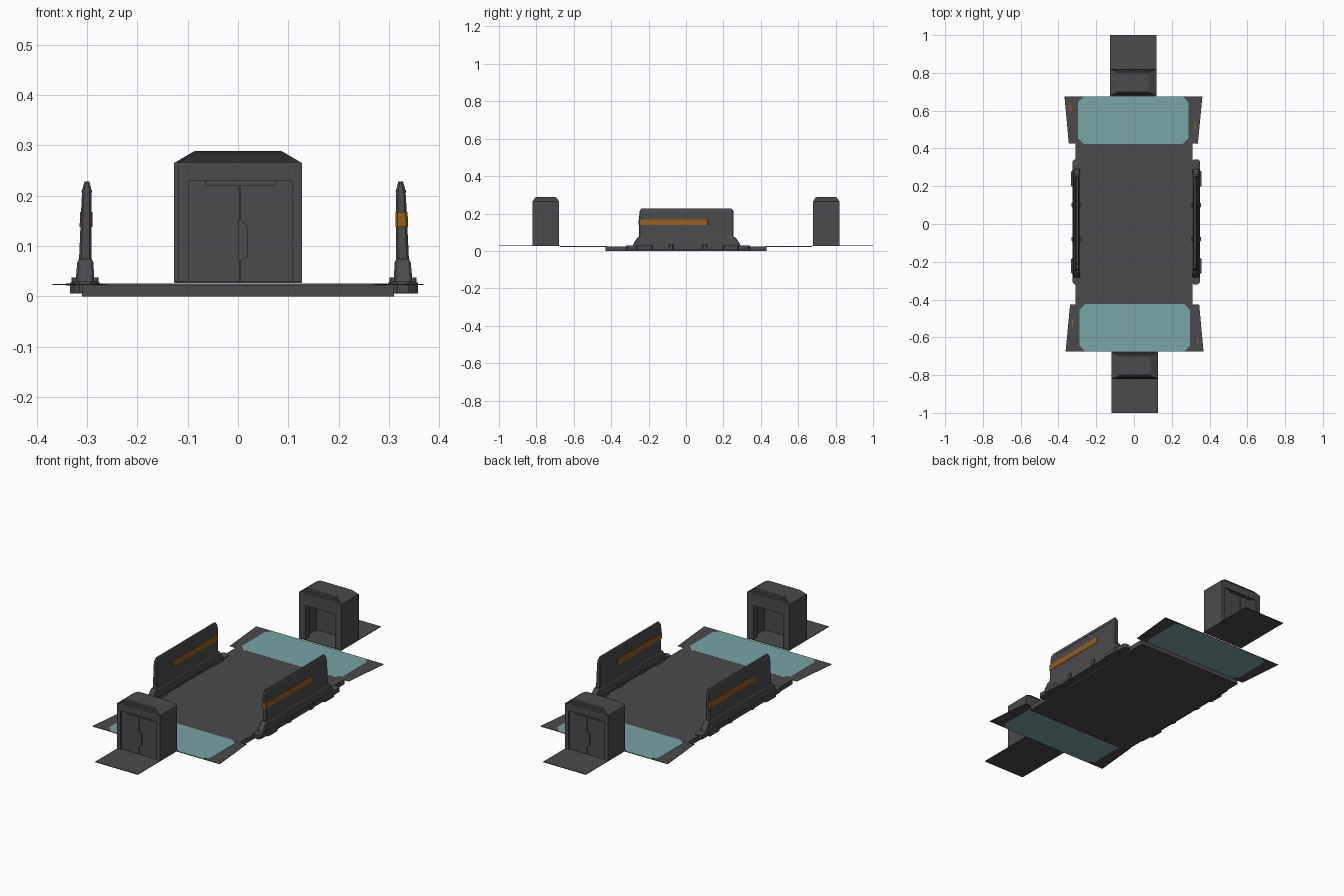
import bpy, bmesh, math
from mathutils import Matrix

if "Cube" in bpy.data.objects:
    bpy.data.objects.remove(bpy.data.objects["Cube"])


def material(name, rgb):
    m = bpy.data.materials.new(name)
    m.diffuse_color = (*rgb, 1)
    m.use_nodes = True
    m.node_tree.nodes["Principled BSDF"].inputs["Base Color"].default_value = m.diffuse_color
    return m


GREY = material("dark grey", (0.070, 0.067, 0.074))
BLACK = material("near black", (0.022, 0.022, 0.024))
TEAL = material("pale teal", (0.19, 0.37, 0.38))
ORANGE = material("burnt orange", (0.30, 0.11, 0.012))
TURN = Matrix.Rotation(math.pi, 4, 'Z')


def finish(bm, name, mats, turned=False):
    """Turn a bmesh into an object; turned parts are spun half a turn about z."""
    bmesh.ops.recalc_face_normals(bm, faces=bm.faces)
    if turned:
        bm.transform(TURN)
    me = bpy.data.meshes.new(name)
    bm.to_mesh(me)
    bm.free()
    for m in mats:
        me.materials.append(m)
    ob = bpy.data.objects.new(name, me)
    bpy.context.collection.objects.link(ob)
    return ob


def loft(name, sections, mats, turned=False, rule=None):
    """Stack of chamfered rectangles (x0, x1, y0, y1, z, chamfer)."""
    bm = bmesh.new()
    rings = []
    for x0, x1, y0, y1, z, c in sections:
        pts = [(x0 + c, y0), (x1 - c, y0), (x1, y0 + c), (x1, y1 - c),
               (x1 - c, y1), (x0 + c, y1), (x0, y1 - c), (x0, y0 + c)]
        if c == 0:
            pts = [(x0, y0), (x1, y0), (x1, y1), (x0, y1)]
        rings.append([bm.verts.new((x, y, z)) for x, y in pts])
    n = len(rings[0])
    for a, b in zip(rings, rings[1:]):
        for i in range(n):
            j = (i + 1) % n
            bm.faces.new((a[i], a[j], b[j], b[i]))
    bm.faces.new(rings[0])
    bm.faces.new(rings[-1])
    bmesh.ops.recalc_face_normals(bm, faces=bm.faces)
    if rule:
        for f in bm.faces:
            f.normal_update()
            f.material_index = rule(f)
    return finish(bm, name, mats, turned)


def box(name, x, y, z, mat, turned=False, c=0):
    return loft(name, [(*x, *y, z[0], c), (*x, *y, z[1], c)], [mat], turned)


def prism(name, pts, axis, lo, hi, mat, turned=False):
    """Extrude a 2D outline along 'y' (xz outline) or 'z' (xy outline)."""
    bm = bmesh.new()
    put = (lambda a, b, t: (a, t, b)) if axis == 'y' else (lambda a, b, t: (a, b, t))
    f = bm.faces.new([bm.verts.new(put(a, b, lo)) for a, b in pts])
    ext = bmesh.ops.extrude_face_region(bm, geom=[f])
    move = [v for v in ext['geom'] if isinstance(v, bmesh.types.BMVert)]
    bmesh.ops.translate(bm, verts=move, vec=put(0, 0, hi - lo))
    return finish(bm, name, [mat], turned)


# Main deck
box("deck", (-0.31, 0.31), (-0.43, 0.43), (0, 0.025), GREY)

# Both ends: apron, glazed panel, threshold and doorway booth
for end, t in (("front", False), ("back", True)):
    prism(end + "_apron", [(-0.362, -0.675), (0.368, -0.675), (0.345, -0.425), (-0.338, -0.425)],
          'z', 0.0225, 0.0245, GREY, t)
    c = 0.03
    box(end + "_teal_panel", (-0.288, 0.297), (-0.674, -0.424), (0.0215, 0.0255), TEAL, t, c)
    for i, (x, y) in enumerate([(0.338, -0.62), (-0.325, -0.52)]):
        box(f"{end}_marker_{i}", (x - 0.004, x + 0.004), (y - 0.018, y + 0.018),
            (0.022, 0.0255), ORANGE, t)
    box(end + "_threshold", (-0.118, 0.126), (-1.0, -0.675), (0.027, 0.030), GREY, t)

    # Booth shell: two sides, outer and inner frames
    x0, x1, yo, yi = -0.118, 0.127, -0.82, -0.68
    box(end + "_booth_left_side", (x0, x0 + 0.02), (yo, yi), (0.028, 0.265), GREY, t)
    box(end + "_booth_right_side", (x1 - 0.02, x1), (yo, yi), (0.028, 0.265), GREY, t)
    box(end + "_outer_lintel", (x0 + 0.02, x1 - 0.02), (yo, yo + 0.03), (0.23, 0.265), GREY, t)
    box(end + "_inner_lintel", (x0 + 0.02, x1 - 0.02), (yi - 0.03, yi), (0.205, 0.265), GREY, t)
    for side, xs in (("left", (x0 + 0.02, -0.08)), ("right", (0.088, x1 - 0.02))):
        box(f"{end}_inner_{side}_jamb", xs, (yi - 0.03, yi), (0.028, 0.205), GREY, t)

    # Hipped roof with darker end slopes
    loft(end + "_booth_roof",
         [(x0, x1, yo, yi, 0.255, 0), (x0, x1, yo, yi, 0.265, 0),
          (x0 + 0.032, x1 - 0.032, yo + 0.012, yi - 0.012, 0.284, 0),
          (x0 + 0.042, x1 - 0.042, yo + 0.022, yi - 0.022, 0.289, 0)],
         [GREY, BLACK], t,
         lambda f: int(abs(f.normal.y) > 0.4 and f.calc_center_median().z > 0.266))

    # Two recessed door leaves with stepped tops and a latch
    d = yo + 0.006
    prism(end + "_left_leaf", [(-0.098, 0.03), (0.003, 0.03), (0.003, 0.22), (-0.065, 0.22),
                               (-0.065, 0.23), (-0.098, 0.23)], 'y', d, d + 0.014, GREY, t)
    prism(end + "_right_leaf", [(0.005, 0.03), (0.107, 0.03), (0.107, 0.23), (0.075, 0.23),
                                (0.075, 0.22), (0.005, 0.22)], 'y', d, d + 0.014, GREY, t)
    box(end + "_door_backing", (-0.098, 0.107), (d + 0.014, d + 0.018), (0.03, 0.255), GREY, t)
    prism(end + "_latch", [(0.0, 0.068), (0.02, 0.08), (0.02, 0.14), (0.0, 0.155)],
          'y', d - 0.004, d, GREY, t)

# Side barriers
for side, cx, lean, stripe in (("left", -0.304, 0.004, (-0.12, 0.2535)),
                               ("right", 0.328, -0.005, (-0.2535, 0.12))):
    # Tapered barrier panel on a flared foot
    def sec(z, half, y0, y1, c=0.004):
        m = cx + lean * (z - 0.03) / 0.2
        return (m - half, m + half, y0, y1, z, c)
    loft(side + "_barrier", [sec(0.055, 0.013, -0.25, 0.255), sec(0.19, 0.010, -0.25, 0.255),
                             sec(0.212, 0.009, -0.248, 0.253), sec(0.228, 0.005, -0.238, 0.243)],
         [GREY])
    loft(side + "_foot", [sec(0.025, 0.018, -0.285, 0.292), sec(0.04, 0.018, -0.280, 0.287),
                          sec(0.068, 0.016, -0.262, 0.268), sec(0.074, 0.013, -0.255, 0.262)],
         [GREY])
    # Orange band wrapping one end of the panel
    loft(side + "_band", [sec(0.138, 0.0128, *stripe), sec(0.168, 0.0122, *stripe)], [ORANGE])
    # Thin rail lip below the top edge
    loft(side + "_rail", [sec(0.207, 0.0105, -0.20, 0.215, 0.002),
                          sec(0.213, 0.0095, -0.20, 0.215, 0.002)], [GREY])
    # Mounting rail, clamps and studs along the deck edge
    box(side + "_mount_rail", (cx - 0.021, cx + 0.021), (-0.32, 0.342), (0.008, 0.03), GREY, c=0.01)
    for i, y in enumerate((-0.222, 0.24)):
        box(f"{side}_clamp_{i}", (cx - 0.030, cx + 0.030), (y - 0.042, y + 0.042),
            (0.006, 0.028), GREY, c=0.006)
    for i, y in enumerate((-0.08, 0.10)):
        box(f"{side}_stud_{i}", (cx - 0.027, cx + 0.027), (y - 0.012, y + 0.012),
            (0.008, 0.038), GREY, c=0.003)
